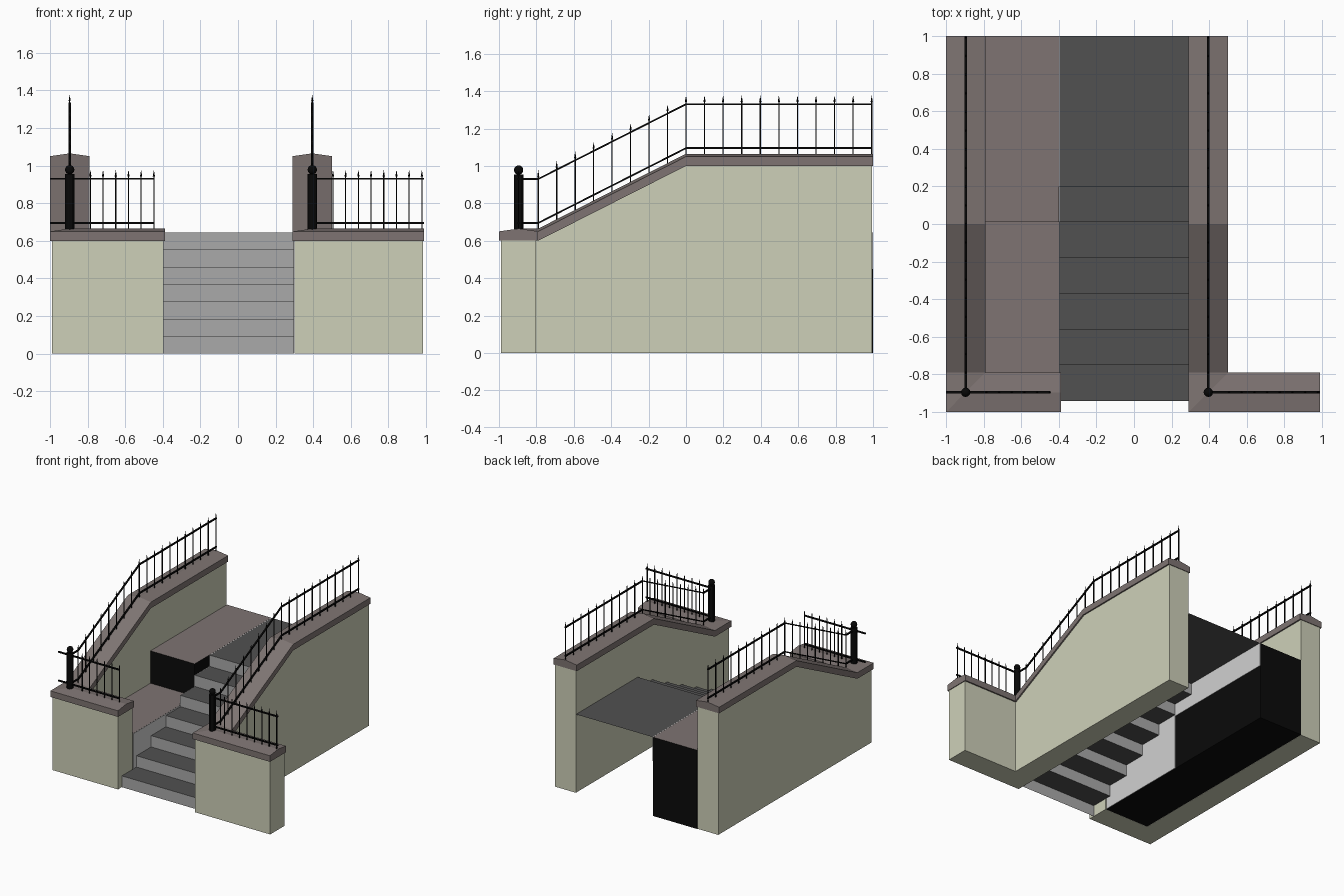
import bpy, bmesh
from mathutils import Vector, Matrix

if "Cube" in bpy.data.objects:
    bpy.data.objects.remove(bpy.data.objects["Cube"])


def mat(name, r, g, b):
    m = bpy.data.materials.new(name)
    lin = [((c / 255 + 0.055) / 1.055) ** 2.4 if c > 10 else c / 255 / 12.92 for c in (r, g, b)]
    m.diffuse_color = (*lin, 1)
    m.use_nodes = True
    m.node_tree.nodes["Principled BSDF"].inputs["Base Color"].default_value = m.diffuse_color
    return m


PLASTER = mat("pale_plaster", 206, 208, 185)
STONE = mat("brown_stone", 126, 116, 114)
RISER = mat("grey_riser", 170, 170, 170)
TREAD = mat("dark_tread", 81, 81, 81)
SIDE = mat("light_stair_side", 208, 208, 208)
BLACK = mat("black_base", 10, 10, 10)
IRON = mat("black_iron", 8, 8, 8)


def finish(name, bm, *mats, fix=True):
    if fix:
        bmesh.ops.recalc_face_normals(bm, faces=bm.faces)
    me = bpy.data.meshes.new(name)
    bm.to_mesh(me)
    bm.free()
    for m in mats:
        me.materials.append(m)
    ob = bpy.data.objects.new(name, me)
    bpy.context.collection.objects.link(ob)
    return ob


def sweep(bm, path, profile, ground=False):
    """Sweep (side, height) profile along a path with mitred corners.
    With ground=True negative heights drop to z = 0."""
    pts = [Vector(p) for p in path]
    rings = []
    for i, p in enumerate(pts):
        normals = []
        for a, b in ((i - 1, i), (i, i + 1)):
            if a >= 0 and b < len(pts):
                d = (pts[b] - pts[a]).xy.normalized()
                normals.append(Vector((-d.y, d.x)))
        n = sum(normals, Vector((0, 0))).normalized()
        n /= n.dot(normals[0])
        rings.append([bm.verts.new((p.x + n.x * u, p.y + n.y * u,
                                    0 if ground and h < 0 else p.z + h))
                      for u, h in profile])
    k = len(profile)
    for r, s in zip(rings, rings[1:]):
        for j in range(k):
            bm.faces.new((r[j], r[(j + 1) % k], s[(j + 1) % k], s[j]))
    bm.faces.new(rings[0])
    bm.faces.new(rings[-1])


def box(bm, x0, x1, y0, y1, z0, z1):
    c = Vector(((x0 + x1) / 2, (y0 + y1) / 2, (z0 + z1) / 2))
    m = Matrix.Translation(c) @ Matrix.Diagonal((x1 - x0, y1 - y0, z1 - z0, 1))
    bmesh.ops.create_cube(bm, size=1, matrix=m)


def rail_height(y):
    """Rise of the wall top above the front wing."""
    return 0.4 * min(1, max(0, (y + 0.79) / 0.79))


def picket(bm, x, y):
    z = 0.655 + rail_height(y)
    box(bm, x - 0.003, x + 0.003, y - 0.003, y + 0.003, z, z + 0.29)
    bmesh.ops.create_cone(bm, segments=4, radius1=0.006, radius2=0, depth=0.035, cap_ends=True,
                          matrix=Matrix.Translation((x, y, z + 0.305)))


FY = -0.895
COPING = [(-0.105, 0), (0.105, 0), (0.105, 0.05), (0, 0.065), (-0.105, 0.05)]
WALL = [(-0.094, -1), (0.094, -1), (0.094, 0.001), (-0.094, 0.001)]
BAR = [(-0.006, -0.005), (0.006, -0.005), (0.006, 0.005), (-0.006, 0.005)]

# side: name, wall centre x, wing outer end x, wall end inset, wing rail ends, first picket x, picket count
sides = (("left", -0.895, -0.387, -0.008, (-1.0, -0.445), -0.785, 6),
         ("right", 0.395, 0.99, -0.006, (0.395, 0.99), 0.505, 8))
for name, cx, end, inset, rail, px, count in sides:
    def run(e, back, z=0.6):
        return [(e, FY, z), (cx, FY, z), (cx, -0.79, z), (cx, 0, z + 0.4), (cx, back, z + 0.4)]

    # L-shaped wall and ridged coping
    bm = bmesh.new()
    sweep(bm, run(end + inset, 0.995), WALL, ground=True)
    finish(name + "_wall", bm, PLASTER)
    bm = bmesh.new()
    sweep(bm, run(end, 1.0), COPING)
    finish(name + "_coping", bm, STONE)

    # iron railing: rails and spiked pickets
    bm = bmesh.new()
    for z in (0.695, 0.93):
        sweep(bm, run(end, 0.998, z)[1:], BAR)
        sweep(bm, [(rail[0], FY, z), (rail[1], FY, z)], BAR)
    for i in range(count):
        picket(bm, px + i * 0.0675, FY)
    for i in range(19):
        picket(bm, cx, -0.79 + i * 0.0988 if i < 8 else (i - 8) * 0.0993)
    finish(name + "_railing", bm, IRON)

    # corner post with ball
    bm = bmesh.new()
    bmesh.ops.create_cone(bm, segments=12, radius1=0.025, radius2=0.025, depth=0.3, cap_ends=True,
                          matrix=Matrix.Translation((cx, FY, 0.805)))
    bmesh.ops.create_uvsphere(bm, u_segments=12, v_segments=8, radius=0.025,
                              matrix=Matrix.Translation((cx, FY, 0.978)))
    post = finish(name + "_post", bm, IRON)
    bpy.context.view_layer.objects.active = post
    post.select_set(True)
    bpy.ops.object.shade_smooth_by_angle()
    post.select_set(False)

# open folded stair sheet with landing
STEPS, RISE, RUN, Y0 = 7, 0.645 / 7, 0.19, -0.94
X0, X1 = -0.395, 0.297
outline = [(Y0, 0)]
for i in range(STEPS):
    outline.append((Y0 + i * RUN, (i + 1) * RISE))
    outline.append((Y0 + (i + 1) * RUN if i < STEPS - 1 else 1.0, (i + 1) * RISE))
bm = bmesh.new()
rows = [(bm.verts.new((X0, y, z)), bm.verts.new((X1, y, z))) for y, z in outline]
for i, (a, b) in enumerate(zip(rows, rows[1:])):
    f = bm.faces.new((a[0], a[1], b[1], b[0]))
    f.material_index = i % 2
finish("stairs", bm, RISER, TREAD, fix=False)

# stair side wall, thin plates following the steps
bm = bmesh.new()
for i in range(STEPS):
    y0 = max(-0.79, Y0 + i * RUN)
    y1 = Y0 + (i + 1) * RUN if i < STEPS - 1 else 1.0
    low = 0 if y0 < 0 else 0.45
    top = (i + 1) * RISE
    box(bm, X0 - 0.004, X0, y0, y1, low, max(top, 0.38) if y0 < 0 else top)
finish("stair_side", bm, SIDE)

# lower and upper side terraces: black boxes with stone tops
for name, y0, y1, h in (("lower_terrace", -0.8, 0.01, 0.38), ("upper_terrace", 0.01, 1.0, 0.645)):
    bm = bmesh.new()
    box(bm, -0.8, -0.4, y0, y1, 0, h)
    for f in bm.faces:
        f.normal_update()
        f.material_index = 1 if f.normal.z > 0.5 else 0
    finish(name, bm, BLACK, STONE)
